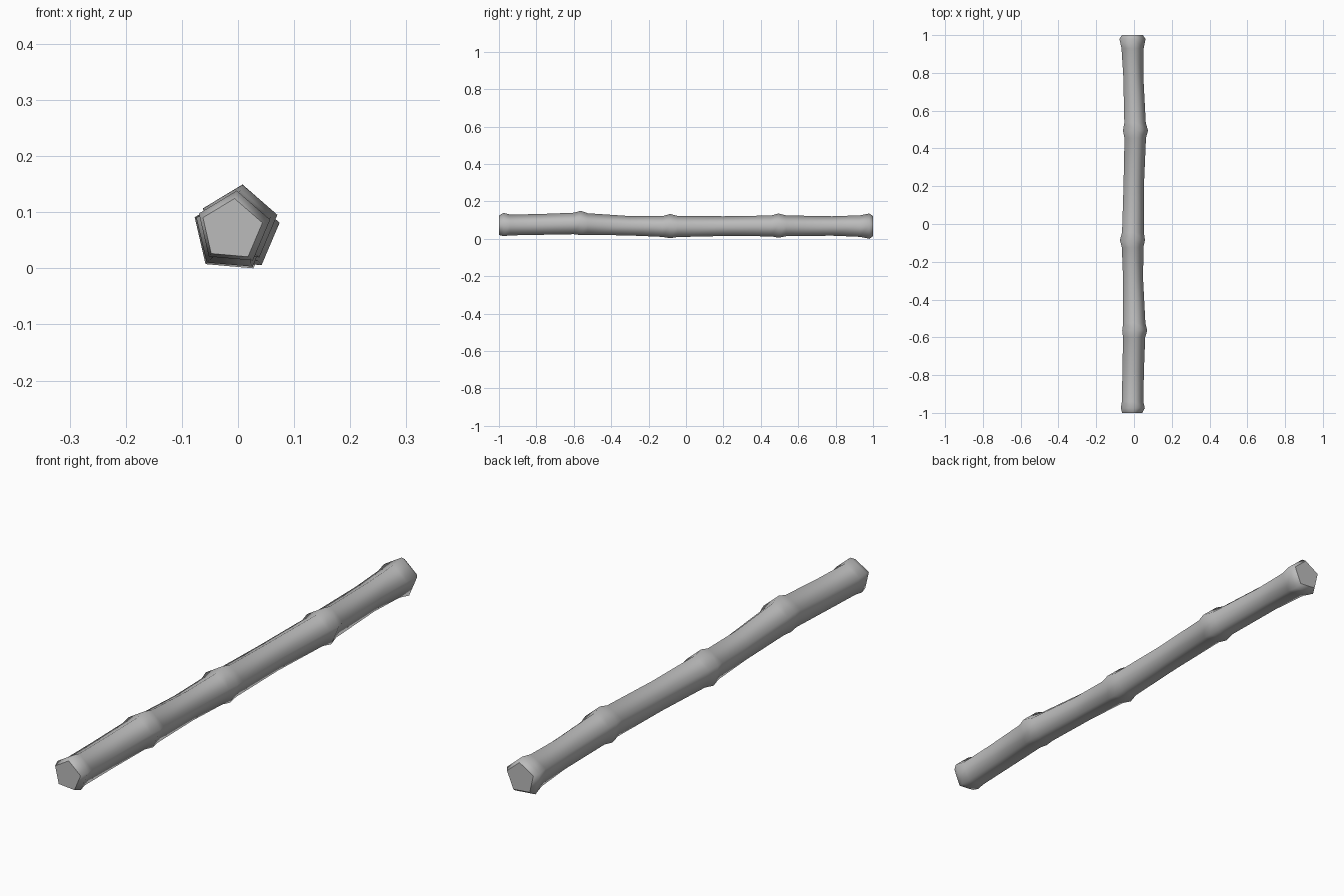
import bpy, bmesh, math

if "Cube" in bpy.data.objects:
    bpy.data.objects.remove(bpy.data.objects["Cube"])

SIDES = 5
START = math.radians(13)

# Rings along the stalk: y, radius, centre x, centre z
rings = [
    (-1.00, .056, -.011, .078), (-.975, .067, -.008, .081), (-.94, .060, -.009, .079),
    (-.78, .060, -.006, .082), (-.60, .062, -.001, .087),
    (-.563, .070, .002, .089), (-.525, .062, .000, .084),
    (-.30, .056, -.006, .075), (-.125, .060, -.009, .071),
    (-.085, .070, -.010, .0725), (-.045, .061, -.007, .071),
    (.20, .057, -.003, .073), (.455, .060, .005, .074),
    (.495, .070, .006, .075), (.535, .060, .004, .0745),
    (.78, .056, -.005, .074), (.93, .062, -.009, .073),
    (.98, .073, -.010, .072), (1.00, .058, -.010, .073),
]

gray = bpy.data.materials.new("stalk_gray")
gray.diffuse_color = (.5, .5, .5, 1)
gray.use_nodes = True
gray.node_tree.nodes["Principled BSDF"].inputs["Base Color"].default_value = gray.diffuse_color

# Stalk: five-sided rings bridged with quads, plus flat end caps
bm = bmesh.new()
loops = []
for y, r, cx, cz in rings:
    loop = []
    for i in range(SIDES):
        a = START + i * math.tau / SIDES
        loop.append(bm.verts.new((cx + r * math.cos(a), y, cz + r * math.sin(a))))
    loops.append(loop)
for a, b in zip(loops, loops[1:]):
    for i in range(SIDES):
        j = (i + 1) % SIDES
        bm.faces.new((a[i], a[j], b[j], b[i])).smooth = True
caps = [bm.faces.new(loops[0]), bm.faces.new(loops[-1])]
for cap in caps:
    for e in cap.edges:
        e.smooth = False
bmesh.ops.recalc_face_normals(bm, faces=bm.faces[:])

# Rest the stalk on the ground
low = min(v.co.z for v in bm.verts)
for v in bm.verts:
    v.co.z -= low

mesh = bpy.data.meshes.new("bamboo_stalk")
bm.to_mesh(mesh)
bm.free()
mesh.materials.append(gray)
stalk = bpy.data.objects.new("bamboo_stalk", mesh)
bpy.context.collection.objects.link(stalk)
